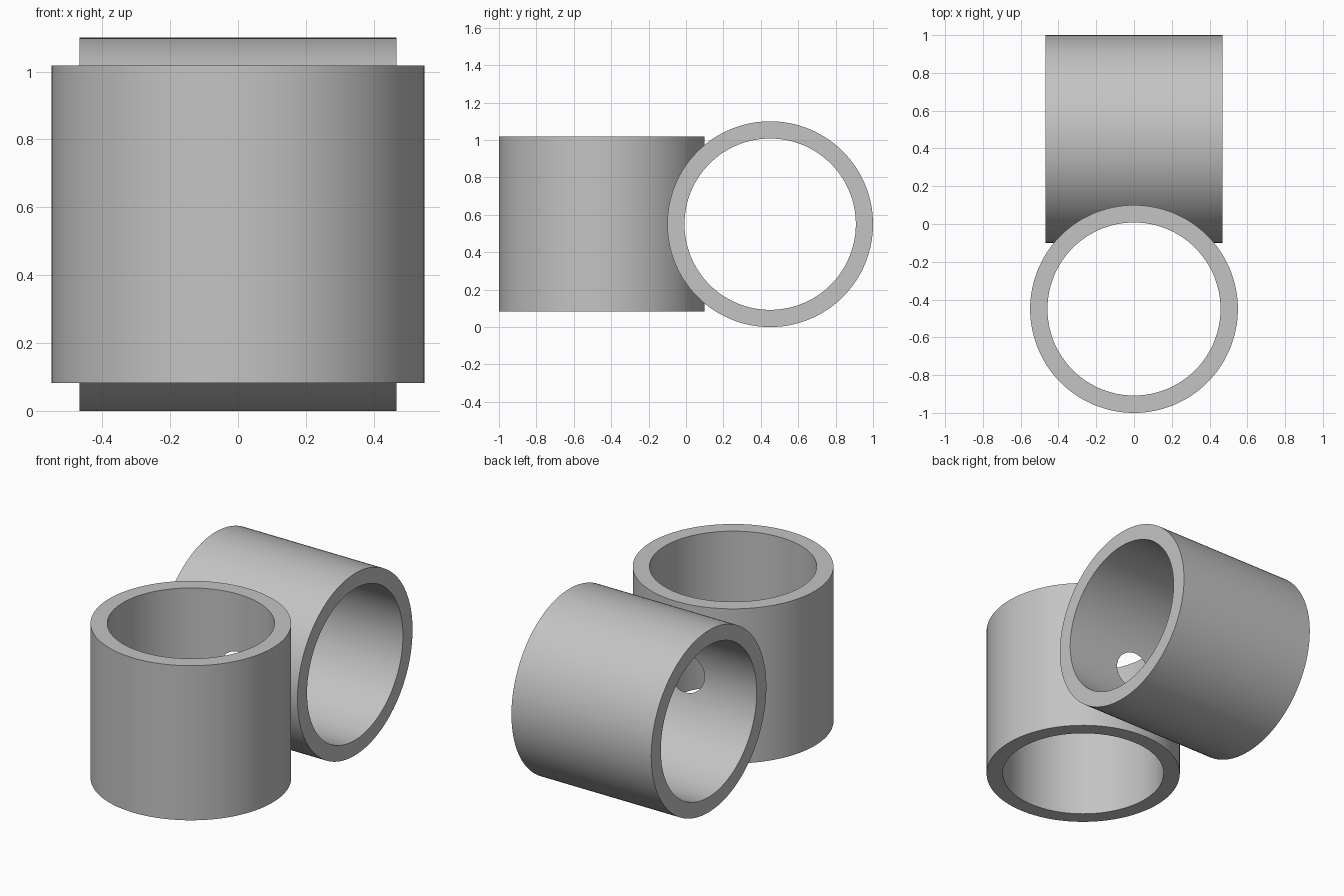
import bpy
import math

OUTER, BORE = 0.55, 0.458     # pipe radii
LENGTH = 0.935                # length of each pipe
MID = 0.55                    # height of both pipe centres
OFFSET = 0.45                 # distance of each pipe from the middle

cube = bpy.data.objects.get("Cube")
if cube:
    bpy.data.objects.remove(cube, do_unlink=True)

grey = bpy.data.materials.new("plain grey")
grey.use_nodes = True
grey.diffuse_color = (0.55, 0.55, 0.55, 1)
grey.node_tree.nodes["Principled BSDF"].inputs["Base Color"].default_value = grey.diffuse_color


def cylinder(name, radius, length, y, rotation):
    bpy.ops.mesh.primitive_cylinder_add(vertices=128, radius=radius, depth=length,
                                        location=(0, y, MID), rotation=rotation)
    obj = bpy.context.object
    obj.name = name
    obj.data.materials.append(grey)
    return obj


def combine(target, other, operation):
    mod = target.modifiers.new(operation.lower(), 'BOOLEAN')
    mod.operation = operation
    mod.solver = 'EXACT'
    mod.object = other
    other.hide_render = True
    bpy.ops.object.select_all(action='DESELECT')
    target.select_set(True)
    bpy.context.view_layer.objects.active = target
    bpy.ops.object.modifier_apply(modifier=mod.name)
    bpy.data.objects.remove(other, do_unlink=True)


upright = (0, 0, 0)
sideways = (0, math.pi / 2, 0)

# Solid outer bodies: upright pipe in front, sideways pipe behind
pipes = cylinder("crossed_pipes", OUTER, LENGTH, -OFFSET, upright)
combine(pipes, cylinder("sideways_pipe", OUTER, LENGTH, OFFSET, sideways), 'UNION')

# Bores run through the joined body and meet in a small round opening
for y, rotation in ((-OFFSET, upright), (OFFSET, sideways)):
    combine(pipes, cylinder("bore_cutter", BORE, LENGTH + 0.3, y, rotation), 'DIFFERENCE')

# Smooth walls with crisp rims
bpy.ops.object.shade_smooth_by_angle(angle=math.radians(30))
